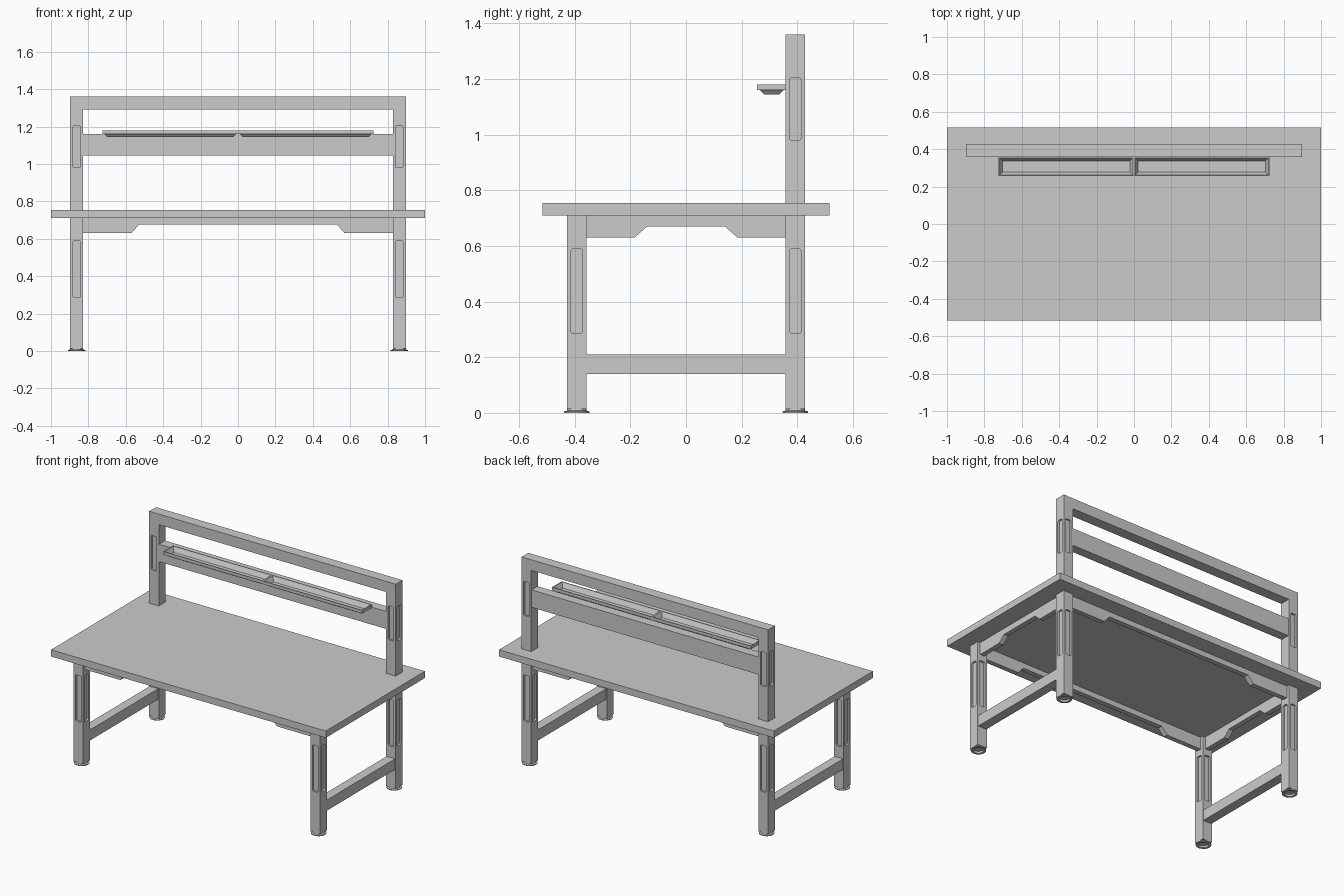
import bpy, bmesh, math
from mathutils import Vector

if "Cube" in bpy.data.objects:
    bpy.data.objects.remove(bpy.data.objects["Cube"])

LX, LY, H = 0.8625, 0.393, 0.035      # leg centres and half width


def make_object(name, bm):
    bmesh.ops.remove_doubles(bm, verts=bm.verts, dist=1e-6)
    bmesh.ops.recalc_face_normals(bm, faces=bm.faces)
    me = bpy.data.meshes.new(name)
    bm.to_mesh(me)
    bm.free()
    ob = bpy.data.objects.new(name, me)
    bpy.context.collection.objects.link(ob)
    return ob


def add_prism(bm, pts, axis, lo, hi):
    """Extrude a 2D outline along x (pts = y,z), y (pts = x,z) or z (pts = x,y)."""
    def place(p, d):
        return {'x': (d, p[0], p[1]), 'y': (p[0], d, p[1]), 'z': (p[0], p[1], d)}[axis]
    a = [bm.verts.new(place(p, lo)) for p in pts]
    b = [bm.verts.new(place(p, hi)) for p in pts]
    bm.faces.new(a)
    bm.faces.new(b[::-1])
    n = len(pts)
    for i in range(n):
        bm.faces.new((a[i], b[i], b[(i + 1) % n], a[(i + 1) % n]))


def prism(name, pts, axis, lo, hi):
    bm = bmesh.new()
    add_prism(bm, pts, axis, lo, hi)
    return make_object(name, bm)


def rect(a0, a1, b0, b1):
    return [(a0, b0), (a1, b0), (a1, b1), (a0, b1)]


def slot_outline(c, z0, z1, w=0.02, r=0.008):
    pts = []
    for q, (cx, cz) in enumerate([(c + w - r, z1 - r), (c - w + r, z1 - r),
                                  (c - w + r, z0 + r), (c + w - r, z0 + r)]):
        for k in range(4):
            t = math.radians(q * 90 + k * 30)
            pts.append((cx + r * math.cos(t), cz + r * math.sin(t)))
    return pts


def add_slots(bm, x, y, z0, z1, sides, depth=0.012):
    """Slot cutters on the chosen sides of a post centred at x, y."""
    for axis, s in sides:
        c, across = (x, y) if axis == 'x' else (y, x)
        ends = sorted((c + s * (H - depth), c + s * (H + 0.02)))
        add_prism(bm, slot_outline(across, z0, z1), axis, *ends)


def cut(ob, bm):
    cutter = make_object("slot_cutter", bm)
    cutter.hide_render = True
    mod = ob.modifiers.new("slots", 'BOOLEAN')
    mod.operation, mod.solver, mod.object = 'DIFFERENCE', 'EXACT', cutter
    dg = bpy.context.evaluated_depsgraph_get()
    me = bpy.data.meshes.new_from_object(ob.evaluated_get(dg))
    ob.modifiers.clear()
    ob.data = me
    bpy.data.objects.remove(cutter)


def lathe(name, x, y, profile, n=24):
    bm = bmesh.new()
    rings = [[bm.verts.new((x + r * math.cos(2 * math.pi * i / n),
                            y + r * math.sin(2 * math.pi * i / n), z))
              for i in range(n)] for r, z in profile]
    for a, b in zip(rings, rings[1:]):
        for i in range(n):
            bm.faces.new((a[i], a[(i + 1) % n], b[(i + 1) % n], b[i]))
    bm.faces.new(rings[0])
    bm.faces.new(rings[-1])
    return make_object(name, bm)


def notched(half, shoulder, notch, z_notch):
    """Apron outline with a raised middle section."""
    return [(-half, 0.71), (-half, 0.63), (-shoulder, 0.63), (-notch, z_notch),
            (notch, z_notch), (shoulder, 0.63), (half, 0.63), (half, 0.71)]


# Tabletop
prism("tabletop", rect(-1, 1, -0.515, 0.515), 'z', 0.71, 0.755)

# Four slotted legs with cupped round feet
FOUR = [('x', 1), ('x', -1), ('y', 1), ('y', -1)]
for sx, xn in ((-1, "left"), (1, "right")):
    for sy, yn in ((-1, "front"), (1, "back")):
        x, y = sx * LX, sy * LY
        leg = prism(f"{yn}_{xn}_leg", rect(x - H, x + H, y - H, y + H), 'z', 0.014, 0.71)
        bm = bmesh.new()
        add_slots(bm, x, y, 0.285, 0.59, FOUR)
        cut(leg, bm)
        foot = lathe(f"{yn}_{xn}_foot", x, y, [
            (0.028, 0.011), (0.032, 0.0), (0.046, 0.0), (0.046, 0.005),
            (0.036, 0.008), (0.034, 0.016)])
        bpy.ops.object.select_all(action='DESELECT')
        foot.select_set(True)
        bpy.context.view_layer.objects.active = foot
        bpy.ops.object.shade_smooth_by_angle(angle=math.radians(30))

# Aprons under the top and the low side rails
for s, n in ((-1, "left"), (1, "right")):
    x = s * LX
    prism(f"{n}_apron", notched(LY - H, 0.185, 0.14, 0.67), 'x', x - 0.016, x + 0.016)
    prism(f"{n}_rail", rect(H - LY, LY - H, 0.14, 0.21), 'x', x - 0.031, x + 0.031)
for s, n in ((-1, "front"), (1, "back")):
    y = s * LY
    prism(f"{n}_apron", notched(LX - H, 0.57, 0.53, 0.675), 'y', y - 0.016, y + 0.016)

# Upper frame: two posts and a top bar, slotted on the outer sides
o, i = LX + H, LX - H
frame = prism("upper_frame", [(-o, 0.755), (-o, 1.36), (o, 1.36), (o, 0.755),
                              (i, 0.755), (i, 1.29), (-i, 1.29), (-i, 0.755)],
              'y', LY - H, LY + H)
bm = bmesh.new()
for s in (-1, 1):
    add_slots(bm, s * LX, LY, 0.98, 1.205, [('x', s), ('y', 1), ('y', -1)])
cut(frame, bm)
prism("shelf_beam", rect(-i, i, 1.045, 1.16), 'y', LY - 0.031, LY + 0.031)

# Tool shelf: two shallow trays with sloping sides, lofted from rectangles
for s, n in ((-1, "left"), (1, "right")):
    bm = bmesh.new()
    rings = []
    for m, z in ((0.024, 1.145), (0.01, 1.16), (0, 1.16), (0, 1.18),
                 (0.006, 1.18), (0.022, 1.149)):
        pts = rect(m, 0.725 - m, 0.256 + m, 0.36 - m)
        rings.append([bm.verts.new((s * px, py, z)) for px, py in pts])
    for a, b in zip(rings, rings[1:]):
        for k in range(4):
            bm.faces.new((a[k], a[(k + 1) % 4], b[(k + 1) % 4], b[k]))
    bm.faces.new(rings[0])
    bm.faces.new(rings[-1])
    make_object(f"{n}_shelf_tray", bm)
